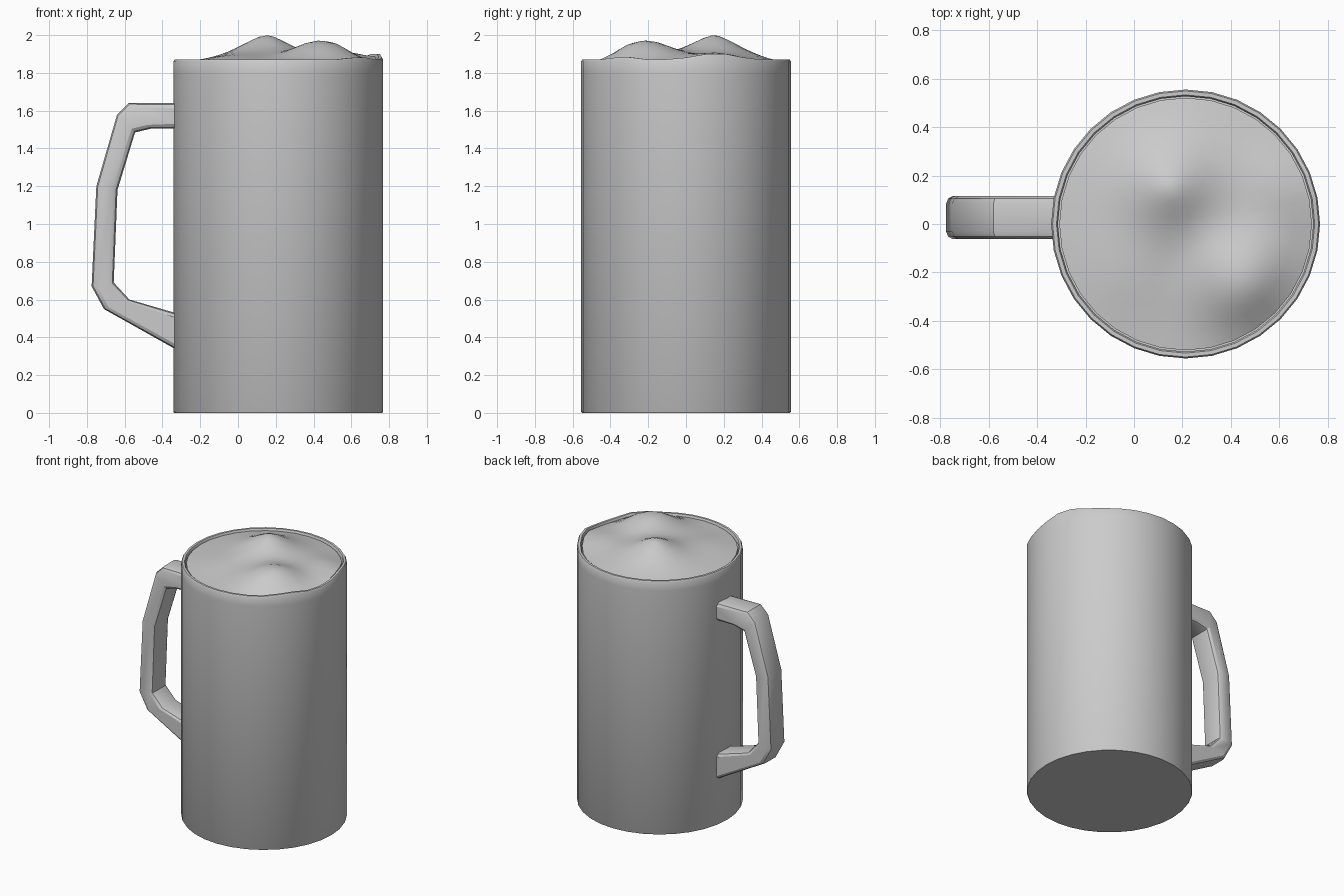
import bpy, bmesh, math
from math import cos, sin, pi, exp

if "Cube" in bpy.data.objects:
    bpy.data.objects.remove(bpy.data.objects["Cube"])

CX, R, TOP, N = 0.213, 0.555, 1.87, 32

grey = bpy.data.materials.new("light grey")
grey.diffuse_color = (0.6, 0.6, 0.6, 1)
grey.use_nodes = True
grey.node_tree.nodes["Principled BSDF"].inputs["Base Color"].default_value = grey.diffuse_color


def finish(bm, name, angle):
    bmesh.ops.recalc_face_normals(bm, faces=bm.faces)
    mesh = bpy.data.meshes.new(name)
    bm.to_mesh(mesh)
    bm.free()
    ob = bpy.data.objects.new(name, mesh)
    bpy.context.collection.objects.link(ob)
    mesh.materials.append(grey)
    bpy.ops.object.select_all(action='DESELECT')
    ob.select_set(True)
    bpy.context.view_layer.objects.active = ob
    bpy.ops.object.shade_smooth_by_angle(angle=math.radians(angle))
    return ob


def bridge(bm, rings):
    for a, b in zip(rings, rings[1:]):
        n = len(a)
        for i in range(n):
            j = (i + 1) % n
            bm.faces.new((a[i], a[j], b[j], b[i]))


def rim_lift(a):
    # foam spilling slightly over the right side of the rim
    d = math.degrees((a + pi) % (2 * pi) - pi)
    return 0.034 * exp(-((d - 17) / 16) ** 2) + 0.016 * exp(-((d + 38) / 10) ** 2)


# Mug body: outer wall, rounded rim, short inner wall
bm = bmesh.new()
profile = [(R - 0.004, 0, 0), (R, 0.006, 0), (R, 1.80, 0), (R, TOP - 0.01, 1),
           (R - 0.006, TOP, 1), (R - 0.022, TOP, 1), (R - 0.028, TOP - 0.01, 1),
           (R - 0.028, 1.70, 0)]
rings = []
for r, z, lift in profile:
    rings.append([bm.verts.new((CX + r * cos(2 * pi * i / N), r * sin(2 * pi * i / N),
                                z + lift * rim_lift(2 * pi * i / N))) for i in range(N)])
bridge(bm, rings)
bm.faces.new(rings[0])
bm.faces.new(rings[-1])
finish(bm, "mug_body", 40)


# Foam: domed heightfield with two peaks, dipping at the rim
def foam_height(x, y, t, a):
    def bump(px, py, w, p):
        return exp(-(math.hypot(x - px, y - py) / w) ** p)
    h = 0.138 * bump(0.15, 0.15, 0.20, 1.6) + 0.108 * bump(0.45, -0.23, 0.20, 2.2)
    h += 0.045 * bump(0.62, 0.17, 0.18, 2) + 0.025 * bump(-0.02, -0.2, 0.2, 2)
    fade = 1 - t ** 8
    return 1.862 + h * fade + (1 - fade) * (rim_lift(a) - 0.004)


bm = bmesh.new()
M, FR = 14, R - 0.034
rings = []
for k in range(1, M + 1):
    t = k / M
    ring = []
    for i in range(N):
        a = 2 * pi * i / N
        x, y = CX + FR * t * cos(a), FR * t * sin(a)
        ring.append(bm.verts.new((x, y, foam_height(x, y, t, a))))
    rings.append(ring)
rings.append([bm.verts.new((v.co.x, v.co.y, 1.72)) for v in rings[-1]])
bridge(bm, rings)
mid = bm.verts.new((CX, 0, foam_height(CX, 0, 0, 0)))
for i in range(N):
    bm.faces.new((mid, rings[0][i], rings[0][(i + 1) % N]))
finish(bm, "foam", 50)

# Handle: chamfered rectangular section swept through (outer, inner) stations
stations = [((-0.30, 1.64), (-0.30, 1.505)), ((-0.58, 1.64), (-0.46, 1.505)),
            ((-0.64, 1.58), (-0.545, 1.485)), ((-0.75, 1.20), (-0.638, 1.18)),
            ((-0.775, 0.67), (-0.658, 0.69)), ((-0.71, 0.55), (-0.575, 0.60)),
            ((-0.30, 0.32), (-0.30, 0.52))]
Y0, Y1, C = -0.062, 0.115, 0.03
bm = bmesh.new()
rings = []
for (ox, oz), (ix, iz) in stations:
    c = 0.022 / math.hypot(ox - ix, oz - iz)
    section = [(0, Y0 + C), (0, Y1 - C), (c * .35, Y1 - C * .35), (c * 1.2, Y1),
               (1 - c * 1.2, Y1), (1 - c * .35, Y1 - C * .35), (1, Y1 - C), (1, Y0 + C),
               (1 - c * .35, Y0 + C * .35), (1 - c * 1.2, Y0), (c * 1.2, Y0),
               (c * .35, Y0 + C * .35)]
    rings.append([bm.verts.new((ox + (ix - ox) * s, y, oz + (iz - oz) * s))
                  for s, y in section])
bridge(bm, rings)
bm.faces.new(rings[0])
bm.faces.new(rings[-1])
finish(bm, "handle", 30)
